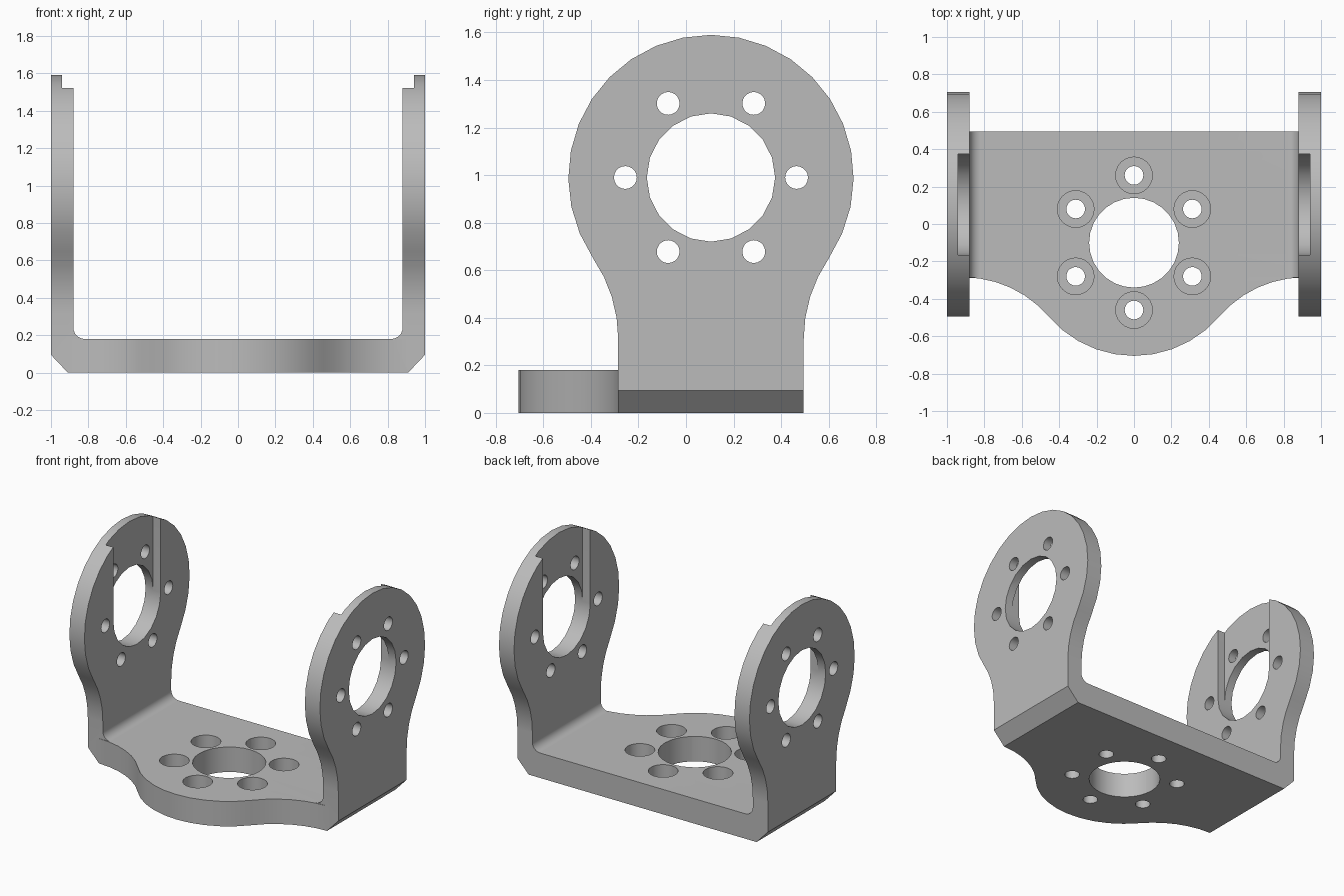
import bpy, bmesh
from math import sin, cos, pi, radians, atan2
from mathutils import Vector

cube = bpy.data.objects.get("Cube")
if cube:
    bpy.data.objects.remove(cube, do_unlink=True)

ARM_Y, ARM_Z = 0.105, 0.99      # centre of the arm eyes
BASE_Y = -0.1                   # centre of the base hole pattern
R = 0.6                         # outer lobe radius, also the blend radius
HALF, THICK, INNER = 0.39, 0.18, 0.88


def arc(cx, cy, r, a0, a1, n):
    """Points along an arc, angles in radians."""
    return [(cx + r * cos(a0 + (a1 - a0) * i / n),
             cy + r * sin(a0 + (a1 - a0) * i / n)) for i in range(n + 1)]


def circle(cx, cy, r, n):
    return arc(cx, cy, r, 0, 2 * pi, n)[:-1]


def prism(name, pts, axis, lo, hi):
    """Extrude a closed 2D outline along a world axis."""
    place = {"x": lambda p, d: (d, p[0], p[1]),
             "y": lambda p, d: (p[0], d, p[1]),
             "z": lambda p, d: (p[0], p[1], d)}[axis]
    bm = bmesh.new()
    face = bm.faces.new([bm.verts.new(place(p, lo)) for p in pts])
    top = bmesh.ops.extrude_face_region(bm, geom=[face])["geom"]
    move = Vector(place((0, 0), hi - lo))
    bmesh.ops.translate(bm, vec=move,
                        verts=[v for v in top if isinstance(v, bmesh.types.BMVert)])
    bmesh.ops.recalc_face_normals(bm, faces=bm.faces)
    mesh = bpy.data.meshes.new(name)
    bm.to_mesh(mesh)
    bm.free()
    obj = bpy.data.objects.new(name, mesh)
    bpy.context.collection.objects.link(obj)
    return obj


def combine(target, tool, operation):
    """Apply a boolean and discard the tool."""
    tool.hide_render = True
    mod = target.modifiers.new("cut", "BOOLEAN")
    mod.operation, mod.solver, mod.object = operation, "EXACT", tool
    bpy.context.view_layer.update()
    graph = bpy.context.evaluated_depsgraph_get()
    mesh = bpy.data.meshes.new_from_object(target.evaluated_get(graph))
    target.modifiers.clear()
    target.data = mesh
    bpy.data.objects.remove(tool, do_unlink=True)


def mirror(pts):
    return [(-x, y) for x, y in reversed(pts)]


# U-shaped channel with outer chamfers and inner fillets
right = ([(0.91, 0), (1, 0.095), (1, 1.8), (INNER, 1.8)]
         + arc(INNER - 0.06, THICK + 0.06, 0.06, 0, -pi / 2, 6))
bracket = prism("bracket", right + mirror(right), "y", -1, 1)

# Side outline: round eye blending into a straight stem
a = atan2(0.68, HALF + R)
side = ([(HALF, -0.1)] + arc(HALF + R, ARM_Z - 0.68, R, pi, pi - a, 4)
        + arc(0, ARM_Z, R, -a, pi / 2, 11)[1:])
side = side + mirror(side)[1:]
combine(bracket, prism("arm_outline", [(y + ARM_Y, z) for y, z in side], "x", -1.2, 1.2),
        "INTERSECT")

# Front lobe of the base
front = ARM_Y - HALF
a = atan2(0.78, 0.912)
lobe = ([(0.8, -0.15)] + arc(0.912, front - R, R, pi / 2, pi - a, 6)
        + arc(0, front - R + 0.78, R, -a, -pi / 2, 5)[1:])
combine(bracket, prism("base_lobe", lobe + mirror(lobe)[1:], "z", 0, THICK), "UNION")

# Slots down the inner faces of the arms
slot = [(ARM_Y - 0.27, ARM_Z), (ARM_Y + 0.27, ARM_Z), (ARM_Y + 0.27, 2), (ARM_Y - 0.27, 2)]
combine(bracket, prism("slot_cutter", slot, "x", -0.94, 0.94), "DIFFERENCE")

# Large holes through the arms and the base
combine(bracket, prism("arm_bore", circle(ARM_Y, ARM_Z, 0.27, 20), "x", -1.2, 1.2), "DIFFERENCE")
combine(bracket, prism("base_bore", circle(0, BASE_Y, 0.24, 28), "z", -1, 0.5), "DIFFERENCE")

# Rings of six screw holes, counterbored in the base
for i in range(6):
    t = radians(60 * i)
    dx, dy = 0.36 * cos(t), 0.36 * sin(t)
    combine(bracket, prism("arm_hole", circle(ARM_Y + dx, ARM_Z + dy, 0.048, 20),
                           "x", -1.2, 1.2), "DIFFERENCE")
    combine(bracket, prism("base_hole", circle(dy, BASE_Y + dx, 0.05, 20),
                           "z", -1, 0.5), "DIFFERENCE")
    combine(bracket, prism("counterbore", circle(dy, BASE_Y + dx, 0.098, 24),
                           "z", 0.06, 0.5), "DIFFERENCE")

# Plain grey finish
grey = bpy.data.materials.new("grey")
grey.use_nodes = True
color = (0.5, 0.5, 0.5, 1)
grey.diffuse_color = color
grey.node_tree.nodes["Principled BSDF"].inputs["Base Color"].default_value = color
bracket.data.materials.clear()
bracket.data.materials.append(grey)
for poly in bracket.data.polygons:
    poly.material_index = 0

bpy.ops.object.select_all(action="DESELECT")
bracket.select_set(True)
bpy.context.view_layer.objects.active = bracket
bpy.ops.object.shade_smooth_by_angle(angle=radians(30))
bracket.modifiers.new("even_shading", "WEIGHTED_NORMAL").keep_sharp = True
